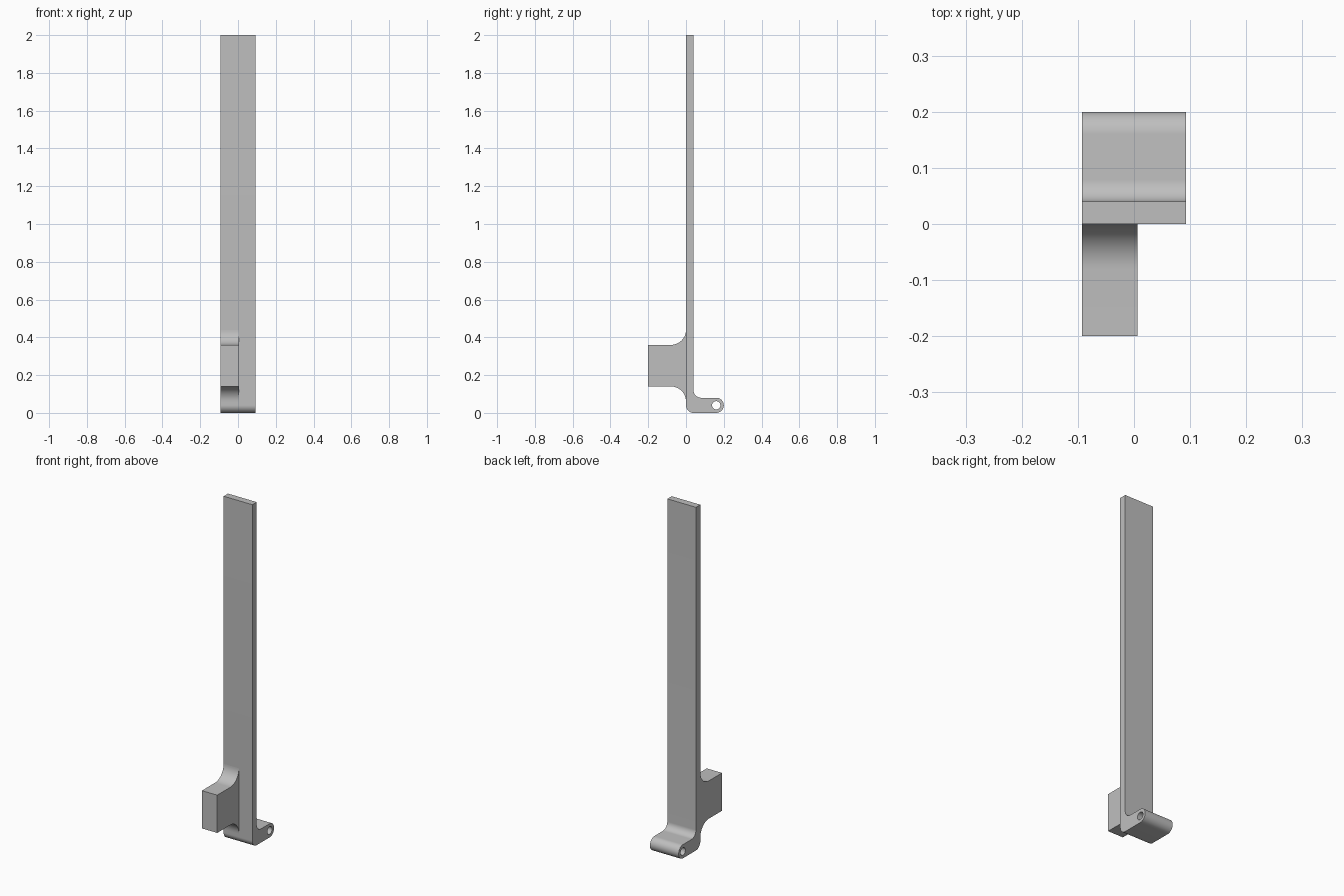
import bpy
import bmesh
from math import cos, sin, radians
from mathutils import Vector

cube = bpy.data.objects.get("Cube")
if cube:
    bpy.data.objects.remove(cube, do_unlink=True)

HALF_W = 0.0925   # half the strip width
THICK = 0.04      # strip thickness, also the hinge radius

grey = bpy.data.materials.new("light grey")
grey.use_nodes = True
colour = (0.52, 0.52, 0.52, 1)
grey.diffuse_color = colour
grey.node_tree.nodes["Principled BSDF"].inputs["Base Color"].default_value = colour


def arc(cy, cz, r, start, end, steps=16):
    """Points on an arc in the side (y, z) plane, angles in degrees."""
    angles = [radians(start + (end - start) * i / steps) for i in range(steps + 1)]
    return [(cy + r * cos(a), cz + r * sin(a)) for a in angles]


def extrude_profile(name, loops, x0, x1):
    """Fill side outlines (holes allowed) and extrude them along x."""
    bm = bmesh.new()
    edges = []
    for loop in loops:
        verts = [bm.verts.new((x0, y, z)) for y, z in loop]
        edges += [bm.edges.new((v, verts[i - 1])) for i, v in enumerate(verts)]
    bmesh.ops.triangle_fill(bm, edges=edges, use_beauty=True)
    result = bmesh.ops.extrude_face_region(bm, geom=bm.faces[:], use_keep_orig=True)
    moved = [g for g in result["geom"] if isinstance(g, bmesh.types.BMVert)]
    bmesh.ops.translate(bm, verts=moved, vec=Vector((x1 - x0, 0, 0)))
    bmesh.ops.recalc_face_normals(bm, faces=bm.faces[:])
    mesh = bpy.data.meshes.new(name)
    bm.to_mesh(mesh)
    bm.free()
    mesh.materials.append(grey)
    obj = bpy.data.objects.new(name, mesh)
    bpy.context.collection.objects.link(obj)
    bpy.ops.object.select_all(action="DESELECT")
    obj.select_set(True)
    bpy.context.view_layer.objects.active = obj
    bpy.ops.object.shade_smooth_by_angle(angle=radians(30))
    return obj


# Tall strip with a rounded heel, curling into a hinge lip with a pin hole
strip = [(0, 2)]
strip += arc(THICK, THICK, THICK, 180, 270)
strip += arc(0.16, THICK, THICK, -90, 90, 24)
strip += arc(0.08, 0.12, THICK, 270, 180)
strip += [(THICK, 2)]
pin_hole = arc(0.16, THICK, 0.022, 0, 360, 32)[:-1]
extrude_profile("strip_with_hinge_lip", [strip, pin_hole], -HALF_W, HALF_W)

# Half-width block on the front, flaring into the strip with fillets
FLARE = 0.08
block = [(-0.2, 0.36), (-0.2, 0.14)]
block += arc(-FLARE, 0.14 - FLARE, FLARE, 90, 0)
block += arc(-FLARE, 0.36 + FLARE, FLARE, 0, -90)
extrude_profile("front_block", [block], -HALF_W, 0.006)
